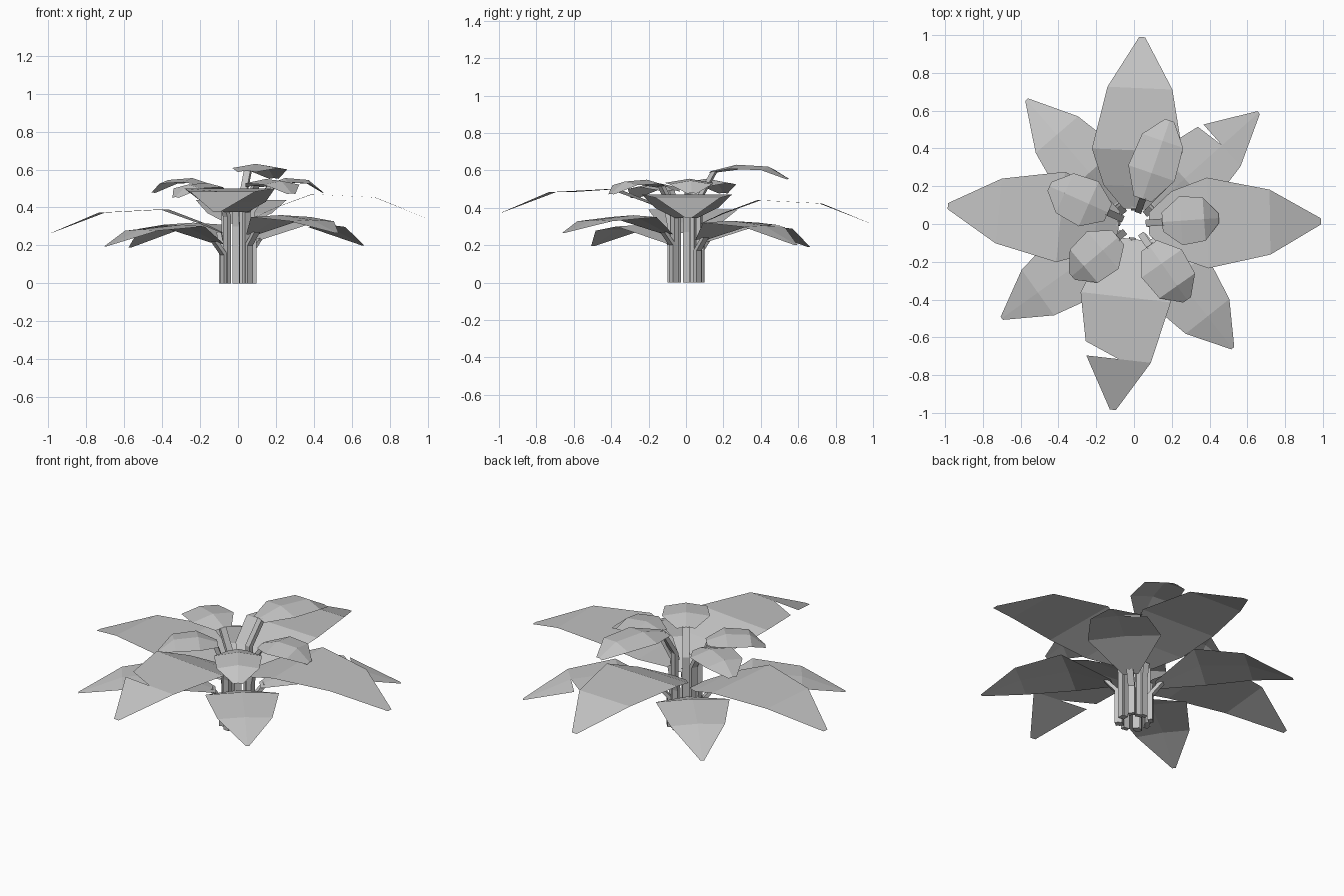
import bpy
import bmesh
from math import radians, cos, sin
from mathutils import Vector

cube = bpy.data.objects.get("Cube")
if cube:
    bpy.data.objects.remove(cube, do_unlink=True)

# Single matte grey for the whole plant
grey = bpy.data.materials.new("plain_grey")
grey.use_nodes = True
colour = (0.55, 0.55, 0.55, 1.0)
grey.diffuse_color = colour
shader = next(n for n in grey.node_tree.nodes if n.type == 'BSDF_PRINCIPLED')
shader.inputs["Base Color"].default_value = colour
shader.inputs["Roughness"].default_value = 0.9


def make_object(name, bm):
    mesh = bpy.data.meshes.new(name)
    bm.to_mesh(mesh)
    bm.free()
    mesh.materials.append(grey)
    obj = bpy.data.objects.new(name, mesh)
    bpy.context.collection.objects.link(obj)
    return obj


def polar(angle, along, side, height):
    """Point measured along and across a direction around the stalk."""
    c, s = cos(radians(angle)), sin(radians(angle))
    return Vector((along * c - side * s, along * s + side * c, height))


def leaf(name, angle, rows, fold=0.0, tear=0.0):
    """Thin blade; rows are (distance, half width, height) from base to tip."""
    bm = bmesh.new()
    grid = []
    for along, half, height in rows:
        drop = fold * half
        grid.append([bm.verts.new(polar(angle, along, half * k, height - drop * abs(k)))
                     for k in (-1, 0, 1)])
    for i, (low, high) in enumerate(zip(grid, grid[1:])):
        top = list(high)
        if tear and i == len(grid) - 3:
            # the corner next to the tip piece is pulled back, leaving a slit
            along, half, height = rows[i + 1]
            side = -1 if tear > 0 else 1
            top[side + 1] = bm.verts.new(
                polar(angle, along - abs(tear), half * side * 1.07, height))
        for k in (0, 1):
            bm.faces.new((low[k], low[k + 1], top[k + 1], top[k]))
    return make_object(name, bm)


def stem(name, angle, path, width=0.036, depth=0.026):
    """Square rod following a path of (distance, height) points."""
    bm = bmesh.new()
    rings = []
    for along, height in path:
        rings.append([bm.verts.new(polar(angle, along + a * depth / 2, b * width / 2, height))
                      for a, b in ((-1, -1), (1, -1), (1, 1), (-1, 1))])
    for low, high in zip(rings, rings[1:]):
        for k in range(4):
            n = (k + 1) % 4
            bm.faces.new((low[k], low[n], high[n], high[k]))
    bm.faces.new(rings[0][::-1])
    bm.faces.new(rings[-1])
    return make_object(name, bm)


# Four long upper leaves, each set a little higher than the last
for name, angle, z, tear in (("left", 0.8, 0.47, 0), ("back", 87.5, 0.44, 0),
                             ("right", 174.5, 0.39, 0), ("front", 263.5, 0.5, 0.075)):
    leaf("long_leaf_" + name, angle,
         [(0.08, 0.06, z - 0.125), (0.2, 0.17, z - 0.07), (0.39, 0.24, z),
          (0.72, 0.172, z - 0.017), (0.99, 0.016, z - 0.125)], tear=tear)
    stem("long_stem_" + name, angle,
         [(0.085, 0), (0.085, z - 0.2), (0.1, z - 0.12)])

# Four lower leaves on the diagonals, drooping at the tip
for name, angle, reach, z, tip, tear in (
        ("back_left", 41.8, 0.885, 0.33, 0.2, -0.03),
        ("back_right", 130.8, 0.87, 0.32, 0.19, 0),
        ("front_right", 215.5, 0.86, 0.31, 0.195, 0),
        ("front_left", 308.5, 0.84, 0.36, 0.265, 0)):
    leaf("lower_leaf_" + name, angle,
         [(0.12, 0.04, z - 0.1), (0.36, 0.2, z), (0.625, 0.148, z - 0.025),
          (reach, 0.01, tip)], fold=0.05, tear=tear)
    stem("lower_stem_" + name, angle,
         [(0.09, 0), (0.09, z - 0.16), (0.15, z - 0.09)])

# Five small crown leaves on tall stems
for name, angle, reach, z, base in (
        ("back", 71, 0.58, 0.63, 0.14), ("left", 4, 0.45, 0.555, 0.15),
        ("front_left", 305, 0.49, 0.55, 0.14), ("front_right", 220, 0.43, 0.53, 0.11),
        ("right", 156, 0.49, 0.555, 0.15)):
    span = reach - base
    leaf("crown_leaf_" + name, angle,
         [(base, 0.05, z - 0.035), (base + span * 0.33, 0.13, z),
          (base + span * 0.74, 0.115, z - 0.01), (reach, 0.025, z - 0.075)], fold=0.17)
    stem("crown_stem_" + name, angle,
         [(0.075, 0), (0.075, z - 0.18), (base + 0.02, z - 0.035)])
